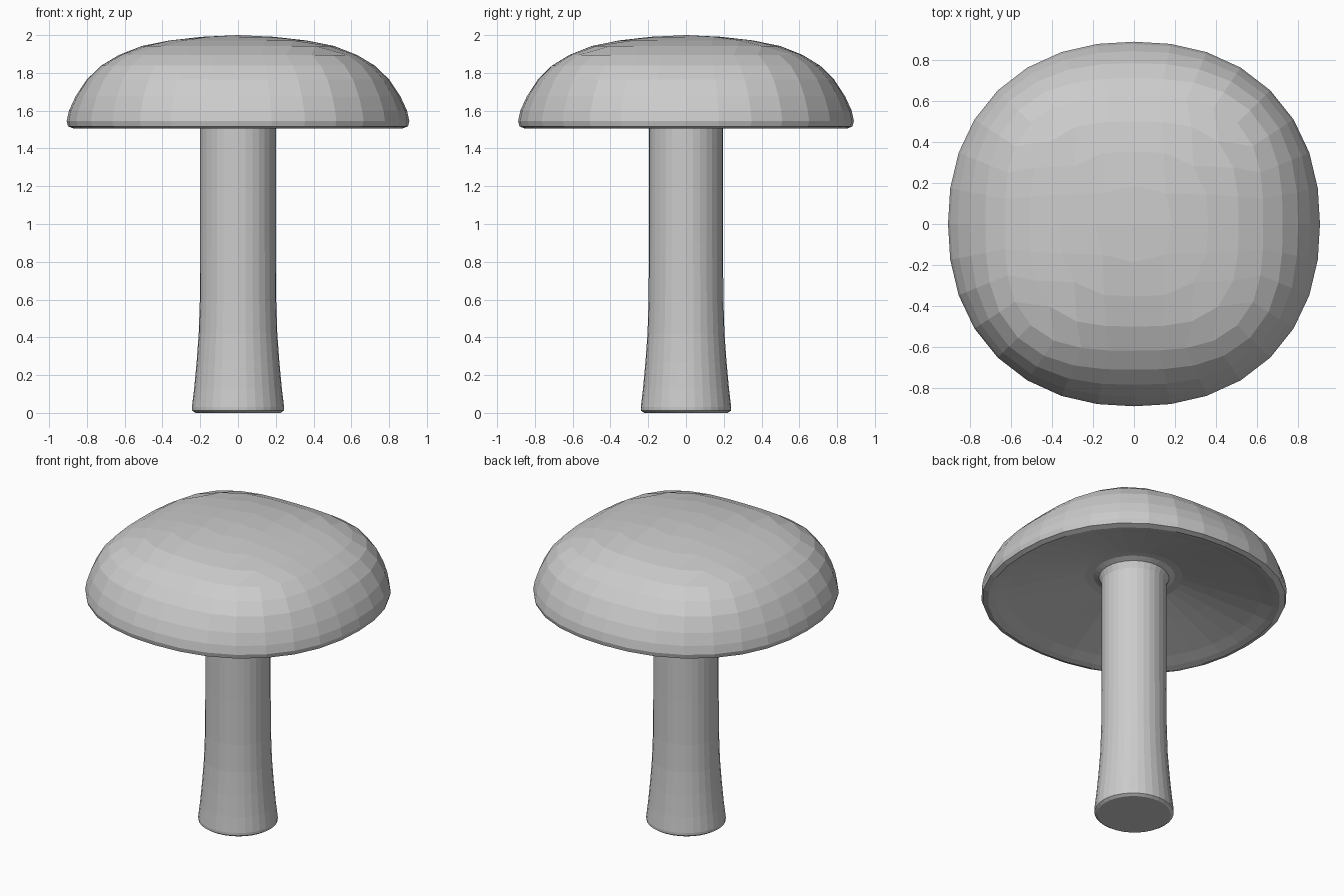
import bpy, bmesh
from math import sin, cos, pi, atan2

if "Cube" in bpy.data.objects:
    bpy.data.objects.remove(bpy.data.objects["Cube"])

SY = 0.98  # slightly narrower front to back


def place(th, r, z, n):
    """Point on a rounded-square ring (n=2 is round) at polar angle th."""
    k = r * (abs(cos(th)) ** n + abs(sin(th)) ** n) ** (-1 / n)
    return (k * cos(th), k * sin(th) * SY, z)


def extend(bm, edges, rings):
    """Extrude an open loop through successive rings (r, z, n)."""
    for r, z, n in rings:
        geom = bmesh.ops.extrude_edge_only(bm, edges=edges)["geom"]
        edges = [g for g in geom if isinstance(g, bmesh.types.BMEdge)]
        for v in (g for g in geom if isinstance(g, bmesh.types.BMVert)):
            v.co = place(atan2(v.co.y / SY, v.co.x), r, z, n)
    return edges


def finish(bm, name):
    bmesh.ops.recalc_face_normals(bm, faces=bm.faces)
    me = bpy.data.meshes.new(name)
    bm.to_mesh(me)
    bm.free()
    ob = bpy.data.objects.new(name, me)
    bpy.context.collection.objects.link(ob)


# cap: 8x8 grid bent into the crown, then rings down the side and under
crown = [(0, 2.0, 2), (0.19, 1.991, 3.2), (0.36, 1.972, 3.2),
         (0.51, 1.942, 3.2), (0.63, 1.895, 3.1)]
bm = bmesh.new()
bmesh.ops.create_grid(bm, x_segments=8, y_segments=8, size=4)
for v in bm.verts:
    x, y = v.co.x, v.co.y
    k = round(max(abs(x), abs(y)))
    if abs(x) >= abs(y):
        th = pi / 4 * y / x if k else 0
        th += pi if x < 0 else 0
    else:
        th = pi / 2 - pi / 4 * x / y
        th += pi if y < 0 else 0
    v.co = place(th, *crown[k])
side = [(0.725, 1.838, 2.8), (0.80, 1.765, 2.55), (0.86, 1.675, 2.35),
        (0.895, 1.60, 2.25), (0.907, 1.545, 2.23), (0.90, 1.517, 2.22),
        (0.87, 1.505, 2.2), (0.83, 1.515, 2.2), (0.76, 1.54, 2.15),
        (0.50, 1.615, 2.05), (0.30, 1.67, 2), (0.25, 1.675, 2),
        (0.215, 1.66, 2), (0.20, 1.62, 2)]
extend(bm, [e for e in bm.edges if e.is_boundary], side)
finish(bm, "cap")

# stem: round column flaring at the foot, closed underneath
bm = bmesh.new()
circle = bmesh.ops.create_circle(bm, segments=32, radius=1)["verts"]
for v in circle:
    v.co = place(atan2(v.co.y, v.co.x), 0.20, 1.62, 2)
foot = extend(bm, list(bm.edges), [
    (0.20, 1.2, 2), (0.20, 0.9, 2), (0.202, 0.6, 2), (0.208, 0.42, 2),
    (0.219, 0.27, 2), (0.232, 0.13, 2), (0.244, 0.03, 2),
    (0.243, 0.012, 2), (0.225, 0.0, 2)])
bmesh.ops.contextual_create(bm, geom=foot)
finish(bm, "stem")
